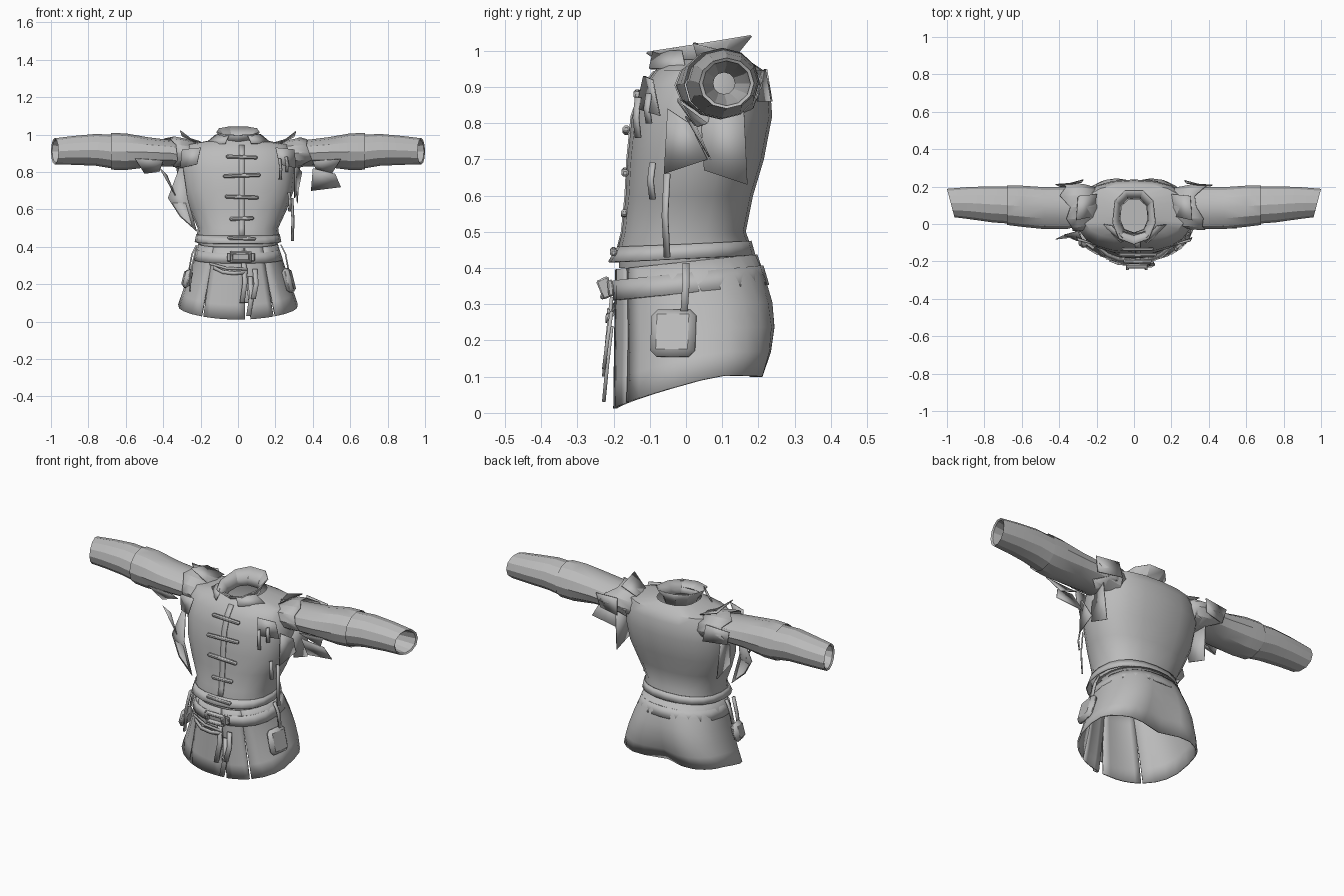
import bpy, math, random
from mathutils import Vector

random.seed(4)
if "Cube" in bpy.data.objects:
    bpy.data.objects.remove(bpy.data.objects["Cube"])

cloth = bpy.data.materials.new("grey_cloth")
cloth.use_nodes = True
cloth.diffuse_color = (0.5, 0.5, 0.5, 1)
cloth.node_tree.nodes["Principled BSDF"].inputs["Base Color"].default_value = (0.5, 0.5, 0.5, 1)


def make(name, verts, faces, thick=0, angle=35):
    mesh = bpy.data.meshes.new(name)
    mesh.from_pydata([tuple(v) for v in verts], [], faces)
    mesh.materials.append(cloth)
    obj = bpy.data.objects.new(name, mesh)
    bpy.context.collection.objects.link(obj)
    if thick:
        mod = obj.modifiers.new("thickness", "SOLIDIFY")
        mod.thickness = thick
    bpy.ops.object.select_all(action="DESELECT")
    obj.select_set(True)
    bpy.context.view_layer.objects.active = obj
    bpy.ops.object.shade_smooth_by_angle(angle=math.radians(angle))
    return obj


def loft(name, rings, closed=True, thick=0, angle=35):
    """Skin a list of equally long point rows."""
    n = len(rings[0])
    verts = [p for ring in rings for p in ring]
    faces = []
    for r in range(len(rings) - 1):
        for i in range(n if closed else n - 1):
            j = (i + 1) % n
            faces.append((r * n + i, r * n + j, (r + 1) * n + j, (r + 1) * n + i))
    return make(name, verts, faces, thick, angle)


def body_point(deg, z, half, front, back, tilt=0.0, power=0.85):
    """Point on a body ring; 0 degrees faces the front."""
    a = math.radians(deg)
    square = lambda v: math.copysign(abs(v) ** power, v)
    y = (front + back) / 2 - (back - front) / 2 * square(math.cos(a))
    return Vector((half * square(math.sin(a)), y, z + tilt * y))


def body_ring(z, half, front, back, tilt=0.0, sides=20):
    return [body_point(360 * i / sides, z, half, front, back, tilt) for i in range(sides)]


def sleeve_ring(x, y, z, ry, rz, jag=0.0, slant=0.0, sides=12):
    pts = []
    for i in range(sides):
        a = math.tau * i / sides
        shift = random.uniform(-jag, jag) + slant * (math.cos(a) - 1)
        pts.append(Vector((x + shift, y + ry * math.cos(a), z + rz * math.sin(a))))
    return pts


def strip(name, points, width, thick=0.008, across=(1, 0, 0)):
    side = Vector(across) * width / 2
    return loft(name, [[Vector(p) - side, Vector(p) + side] for p in points], False, thick)


def box(name, center, size, rot=(0, 0, 0), bevel=0.0):
    x, y, z = (s / 2 for s in size)
    verts = [(i * x, j * y, k * z) for i in (-1, 1) for j in (-1, 1) for k in (-1, 1)]
    faces = [(0, 1, 3, 2), (4, 6, 7, 5), (0, 4, 5, 1), (2, 3, 7, 6), (0, 2, 6, 4), (1, 5, 7, 3)]
    obj = make(name, verts, faces)
    obj.location, obj.rotation_euler = center, rot
    if bevel:
        obj.modifiers.new("soft_edge", "BEVEL").width = bevel
    return obj


def shard(name, *pts):
    """Loose torn cloth piece."""
    return make(name, pts, [tuple(range(len(pts)))], 0.004)


# Jacket body, with a lining across the waist
torso = [(.4, .205, -.185, .18), (.46, .22, -.185, .18), (.5, .215, -.175, .165),
         (.6, .262, -.165, .185), (.7, .298, -.16, .215), (.82, .312, -.148, .238),
         (.9, .305, -.12, .232), (.945, .28, -.085, .215), (.975, .11, -.05, .17)]
loft("jacket_body", [body_ring(*r) for r in torso], angle=40)
make("waist_lining", body_ring(*torso[0]), [tuple(range(20))])
loft("jacket_hem_fold", [body_ring(.465, .218, -.185, .175, .05), body_ring(.425, .226, -.21, .186, .05)], thick=.006)

# Flared standing collar, higher at the back
loft("collar", [body_ring(.945, .08, -.05, .14, .08, 9), body_ring(.975, .09, -.07, .15, .12, 9),
                body_ring(1.01, .118, -.11, .19, .16, 9)], thick=.006, angle=25)
for side, word in ((1, "left"), (-1, "right")):
    shard(word + "_collar_wing", (side * .05, -.09, .995), (side * .12, -.01, 1.0), (side * .18, .0, .95), (side * .07, -.1, .95))

# Front placket and toggles
front_line = [(.02, r[2] - .005, r[0]) for r in torso[1:-1]]
strip("front_placket", front_line, .03, .005)
for i, (z, y, w) in enumerate([(.88, -.135, .17), (.78, -.165, .2), (.665, -.168, .18), (.55, -.17, .13), (.445, -.2, .15)]):
    box("toggle_%d" % (i + 1), (.02, y, z), (w, .02, .02), (0, math.radians((-1) ** i * 2), 0), .006)

# Sleeves, shoulder caps and cuffs, mirrored
upper = [(.24, .1, .88, .1, .075), (.36, .085, .9, .112, .07), (.48, .085, .905, .112, .08),
         (.6, .095, .908, .11, .098), (.68, .1, .91, .105, .098)]
lower = [(.64, .1, .905, .1, .092), (.76, .105, .918, .096, .085), (.88, .112, .915, .086, .077),
         (1, .112, .91, .076, .07, 0, .02), (.994, .112, .91, .066, .062, 0, .02),
         (.9, .112, .91, .055, .05), (.8, .105, .91, .03, .03)]
for side, word in ((1, "left"), (-1, "right")):
    flip = lambda ring: [Vector((side * p.x, p.y, p.z)) for p in ring]
    loft(word + "_upper_sleeve", [flip(sleeve_ring(*r)) for r in upper], angle=25)
    loft(word + "_forearm_sleeve", [flip(sleeve_ring(*r)) for r in lower], angle=25)
    loft(word + "_shoulder_cap", [flip(sleeve_ring(.2, .09, .89, .1, .065)),
                                  flip(sleeve_ring(.29, .09, .9, .12, .078, .02)),
                                  flip(sleeve_ring(.36, .09, .905, .122, .08, .04))], thick=.005, angle=15)
    # Ragged scraps around the armhole
    m = lambda x, y, z: (side * x, y, z)
    shard(word + "_top_scrap", m(.22, .04, .95), m(.31, .02, 1.02), m(.3, .15, .99), m(.2, .16, .96))
    shard(word + "_front_scrap", m(.2, -.115, .93), m(.3, -.09, .92), m(.31, -.07, .82), m(.22, -.135, .84))
    shard(word + "_back_scrap", m(.28, .22, .95), m(.42, .21, .94), m(.4, .2, .86), m(.27, .235, .86))
    shard(word + "_underarm_scrap", m(.3, .04, .84), m(.33, .16, .84), m(.315, .17, .63), m(.315, .05, .67))
    shard(word + "_elbow_scrap", m(.4, -.02, .86), m(.55, -.02, .87), m(.5, .03, .79), m(.42, .06, .8))

# Uneven torn pieces
shard("left_hanging_flap", (.4, .0, .82), (.52, .03, .79), (.55, .06, .72), (.39, .07, .7))
shard("left_side_scrap", (.3, -.05, .84), (.34, .01, .8), (.32, .06, .7), (.3, -.06, .66))
shard("right_hanging_shard", (-.42, -.08, .82), (-.38, -.06, .78), (-.33, -.07, .66))
shard("right_side_flap", (-.3, -.04, .86), (-.375, -.06, .66), (-.31, -.09, .56), (-.22, -.1, .48), (-.27, -.1, .66))

# Loose straps on the left chest and side
for i, (x, y, top, low) in enumerate([(.22, -.13, .87, .76), (.255, -.1, .88, .8), (.27, -.09, .69, .59), (.285, -.05, .66, .43)]):
    strip("chest_strap_%d" % (i + 1), [(x, y, top), (x + .006, y - .006, (top + low) / 2), (x + .003, y, low)], .018, .007, (.6, .8, 0))


# Flared skirt panels, square at the back with a centre pleat
def skirt_point(deg, t):
    y_back = .19 + .06 * math.sin(t * 2.6)
    power = .9 - .2 * t if 90 < deg < 270 else .88
    p = body_point(deg, 0, .205 + .108 * t ** 1.1, -.188 - .005 * t, y_back, 0, power)
    rise = min(1, max(0, (p.y + .19) / .28))
    hem = .012 + .09 * rise ** .8
    top = .415 + .1 * p.y
    pleat = max(0, 1 - abs(deg - 180) / 20) * .05 * t
    return Vector((p.x, p.y - pleat, top + (hem - top) * t))


def panel(name, top_a, top_b, hem_a, hem_b, cols):
    rows = []
    for r in range(6):
        t = r / 5
        a, b = top_a + (hem_a - top_a) * t, top_b + (hem_b - top_b) * t
        rows.append([skirt_point(a + (b - a) * c / cols, t) for c in range(cols + 1)])
    loft(name, rows, False, .008, 30)


panel("skirt_main", 35, 325, 36, 325, 20)
panel("skirt_front_left", 6, 36, 10, 34, 4)
panel("skirt_front_right", -36, 8, -33, 5, 6)

# Flat belt with buckle and slack straps
loft("belt", [body_ring(.385, .216, -.195, .208, .1), body_ring(.33, .234, -.196, .224, .1)], thick=.006)
for dx in (-.05, .05):
    box("buckle_side", (.015 + dx, -.222, .345), (.016, .035, .055), (.4, 0, 0), .004)
for dz in (-.022, .022):
    box("buckle_bar", (.015, -.225, .345 + dz), (.11, .025, .014), (.4, 0, 0), .004)
box("belt_front_plate", (.015, -.208, .345), (.15, .016, .045), (.1, 0, 0), .004)
strip("slack_strap", [(-.13, -.19, .29), (-.08, -.21, .265), (-.02, -.212, .258), (.05, -.205, .265)], .02, .01, (0, 0, 1))
strip("upper_slack_strap", [(-.15, -.18, .31), (-.06, -.205, .285), (.05, -.21, .28)], .014, .008, (0, 0, 1))
for i, (x, top, low) in enumerate([(.03, .32, .1), (.065, .24, .03), (.09, .28, .12)]):
    strip("front_tail_%d" % (i + 1), [(x, -.2, top), (x + .008, -.212, (top + low) / 2), (x - .008, -.222, low)], .026, .01)

# Hip pouches and their hanging straps
for side, word, y, z, s in ((1, "left", -.035, .22, 1), (-1, "right", -.08, .23, .75)):
    x = side * .272
    box(word + "_pouch", (x, y, z), (.04, .125 * s, .135 * s), (0, -side * .25, -side * .15), .018)
    strip(word + "_hip_strap", [(side * .225, y + .035, .41), (side * .25, y + .035, .36), (side * .265, y + .03, .28)],
          .02, .008, (0, 1, 0))
strip("right_hip_tail", [(-.225, -.11, .4), (-.25, -.11, .3), (-.262, -.11, .16)], .02, .008, (0, 1, 0))
